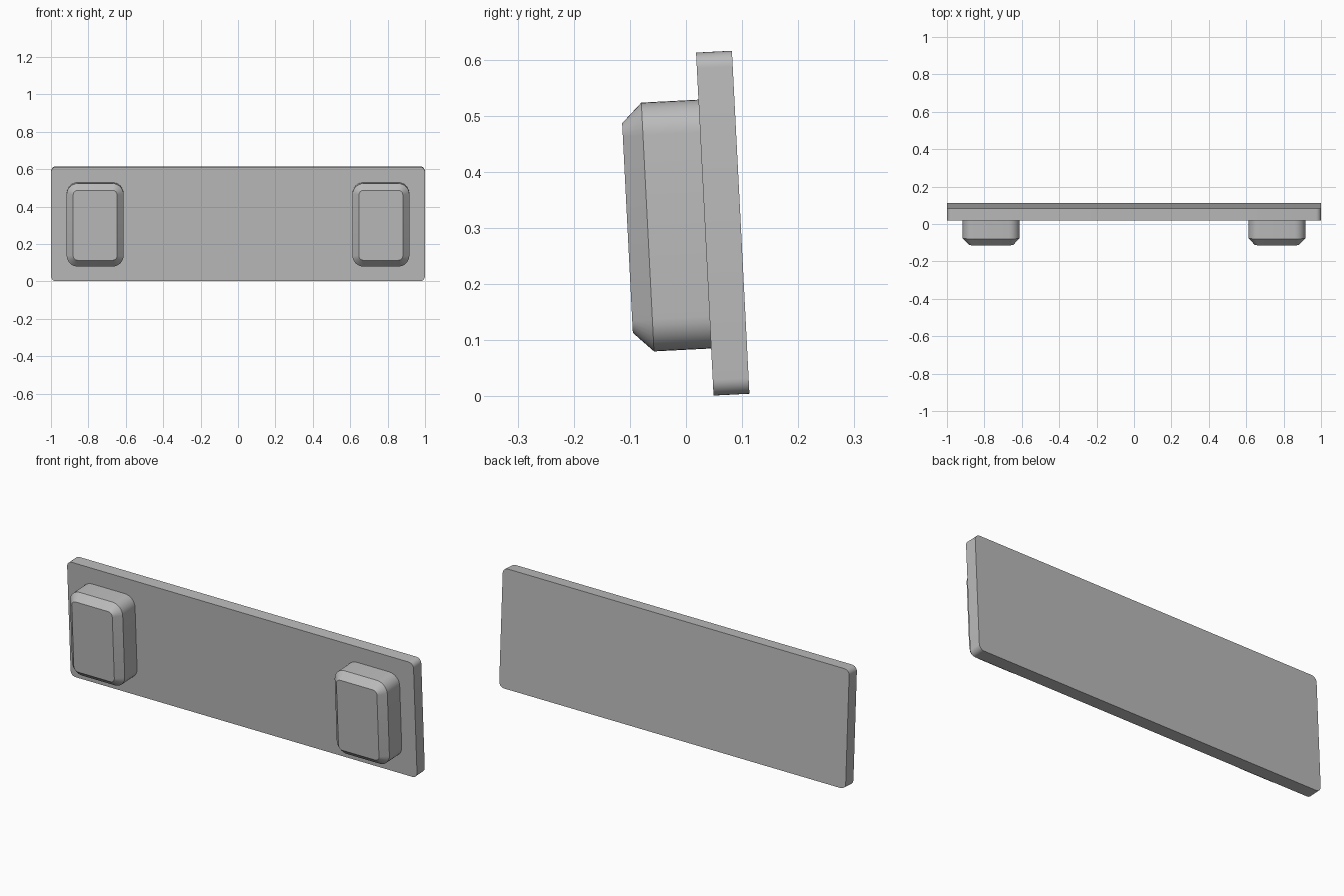
import bpy
import math
from mathutils import Matrix

if "Cube" in bpy.data.objects:
    bpy.data.objects.remove(bpy.data.objects["Cube"])

grey = bpy.data.materials.new("mid_grey")
grey.use_nodes = True
COLOUR = (0.5, 0.5, 0.5, 1)
grey.diffuse_color = COLOUR
grey.node_tree.nodes["Principled BSDF"].inputs["Base Color"].default_value = COLOUR

# Whole panel leans slightly forward about its centre
LEAN = Matrix.Translation((0, 0.0655, 0.3085)) @ Matrix.Rotation(math.radians(2.92), 4, 'X')


def rounded_ring(cx, width, height, radius, y, steps=8):
    """Rounded rectangle outline in the plane of the panel."""
    points = []
    for corner, (sx, sz) in enumerate([(1, 1), (-1, 1), (-1, -1), (1, -1)]):
        for i in range(steps + 1):
            a = math.pi / 2 * (corner + i / steps)
            points.append((cx + sx * (width / 2 - radius) + radius * math.cos(a), y,
                           sz * (height / 2 - radius) + radius * math.sin(a)))
    return points


def loft(name, rings):
    """Skin a stack of outlines, running from back to front, and cap both ends."""
    n = len(rings[0])
    verts = [p for ring in rings for p in ring]
    faces = [tuple(reversed(range(n))), tuple(range(len(verts) - n, len(verts)))]
    for r in range(len(rings) - 1):
        for i in range(n):
            j = (i + 1) % n
            faces.append((r * n + i, r * n + j, (r + 1) * n + j, (r + 1) * n + i))
    mesh = bpy.data.meshes.new(name)
    mesh.from_pydata(verts, [], faces)
    mesh.materials.append(grey)
    obj = bpy.data.objects.new(name, mesh)
    bpy.context.collection.objects.link(obj)
    obj.matrix_world = LEAN
    bpy.ops.object.select_all(action='DESELECT')
    obj.select_set(True)
    bpy.context.view_layer.objects.active = obj
    bpy.ops.object.shade_smooth_by_angle(angle=math.radians(30))
    return obj


# Back plate with rounded corners
HALF = 0.032
loft("back_plate", [rounded_ring(0, 2, 0.612, 0.028, y) for y in (HALF, -HALF)])

# Two raised pads with chamfered front rims
W, H, R, INSET = 0.304, 0.444, 0.058, 0.035
for side, x in (("left", 0.764), ("right", -0.764)):
    loft(side + "_pad", [
        rounded_ring(x, W, H, R, -HALF + 0.005),
        rounded_ring(x, W, H, R, -HALF - 0.102),
        rounded_ring(x, W - 2 * INSET, H - 2 * INSET, R - INSET, -HALF - 0.138),
    ])
